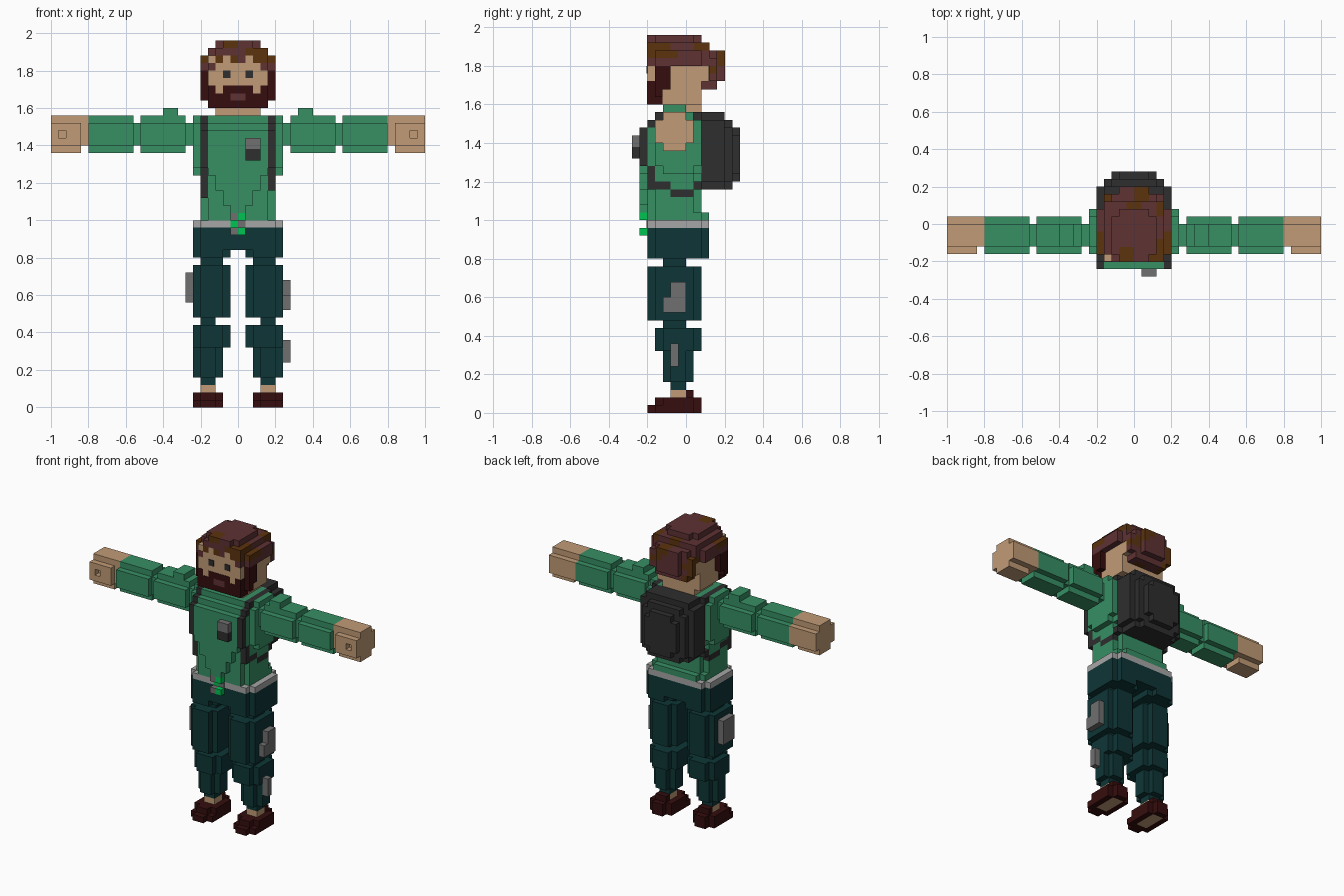
import bpy, bmesh, random

cube = bpy.data.objects.get("Cube")
if cube:
    bpy.data.objects.remove(cube, do_unlink=True)

random.seed(4)
U = 0.04  # edge of one block
COLOURS = {
    "shirt green": (55, 143, 100), "trouser teal": (14, 53, 54),
    "skin": (193, 155, 118), "dark red": (54, 13, 14),
    "hair maroon": (94, 50, 52), "hair brown": (92, 51, 14),
    "charcoal": (46, 46, 46), "patch grey": (112, 112, 112),
    "belt grey": (166, 166, 166), "bright green": (0, 196, 82),
}
NAMES = list(COLOURS)
GREEN, TEAL, SKIN, RED, MAROON, BROWN, DARK, GREY, BELT, BRIGHT = range(10)


def linear(c):
    c /= 255
    return c / 12.92 if c <= 0.04045 else ((c + 0.055) / 1.055) ** 2.4


MATS = []
for name, rgb in COLOURS.items():
    m = bpy.data.materials.new(name)
    m.use_nodes = True
    col = tuple(linear(c) for c in rgb) + (1.0,)
    m.diffuse_color = col
    bsdf = m.node_tree.nodes["Principled BSDF"]
    bsdf.inputs["Base Color"].default_value = col
    bsdf.inputs["Roughness"].default_value = 0.9
    MATS.append(m)


class Part:
    """A part made of unit blocks; only its outer faces become mesh."""

    def __init__(self, name, side=1):
        self.name, self.side, self.cells = name, side, {}

    def box(self, x, y, z, mat, cut="", both=False):
        """Fill a range; cut = axis whose four parallel edges lose a block."""
        ranges = (x, y, z)
        cross = [a for a in range(3) if "xyz"[a] != cut]
        for i in range(*x):
            for j in range(*y):
                for k in range(*z):
                    p = (i, j, k)
                    if cut and all(p[a] in (ranges[a][0], ranges[a][1] - 1) for a in cross):
                        continue
                    c = mat(i, j, k) if callable(mat) else mat
                    if self.side > 0 or both:
                        self.cells[p] = c
                    if self.side < 0 or both:
                        self.cells[(-1 - i, j, k)] = c
        return self

    def build(self):
        bm = bmesh.new()
        for cell, mat in self.cells.items():
            for a in range(3):
                for s in (0, 1):
                    nb = list(cell)
                    nb[a] += 2 * s - 1
                    if tuple(nb) in self.cells:
                        continue
                    b, c = (a + 1) % 3, (a + 2) % 3
                    loop = [(0, 0), (1, 0), (1, 1), (0, 1)]
                    verts = []
                    for u, v in (loop if s else loop[::-1]):
                        q = list(cell)
                        q[a] += s
                        q[b] += u
                        q[c] += v
                        verts.append(bm.verts.new([t * U for t in q]))
                    bm.faces.new(verts).material_index = mat
        bmesh.ops.remove_doubles(bm, verts=bm.verts[:], dist=0.001)
        bmesh.ops.dissolve_limit(bm, angle_limit=0.01, verts=bm.verts[:],
                                 edges=bm.edges[:], delimit={'MATERIAL'})
        finish(bm, self.name, MATS)


def finish(bm, name, mats):
    me = bpy.data.meshes.new(name)
    bm.to_mesh(me)
    bm.free()
    used = sorted({p.material_index for p in me.polygons})
    for u in used:
        me.materials.append(mats[u])
    for p in me.polygons:
        p.material_index = used.index(p.material_index)
    bpy.context.collection.objects.link(bpy.data.objects.new(name, me))


def plate(name, lo, hi, mat):
    bm = bmesh.new()
    bmesh.ops.create_cube(bm, size=1)
    for v in bm.verts:
        v.co = [hi[a] if v.co[a] > 0 else lo[a] for a in range(3)]
    finish(bm, name, [MATS[mat]])


# Legs, shoes and arms, once per side
for s, tag in ((1, "left"), (-1, "right")):
    leg = Part(tag + "_leg", s)
    leg.box((2, 5), (-3, 0), (19, 20), TEAL)              # hip joint
    leg.box((1, 6), (-5, 2), (12, 19), TEAL, "z")         # thigh
    leg.box((2, 5), (-4, 1), (12, 19), TEAL)
    leg.box((3, 5), (-3, 0), (11, 12), TEAL)              # knee joint
    leg.box((1, 6), (-4, 2), (8, 11), TEAL, "z")          # calf
    leg.box((2, 6), (-3, 1), (4, 8), TEAL, "z")
    leg.box((3, 5), (-2, 0), (3, 4), TEAL)
    leg.box((3, 5), (-2, 0), (2, 3), SKIN)                # ankle
    leg.build()

    shoe = Part(tag + "_shoe", s)
    shoe.box((2, 6), (-5, 2), (0, 1), RED, "z")
    shoe.box((2, 6), (-4, 2), (1, 2), RED, "z")
    shoe.box((3, 5), (0, 1), (2, 3), RED)
    shoe.box((3, 5), (-3, 1), (0, 1), SKIN)               # bare sole
    shoe.build()

    arm = Part(tag + "_sleeve", s)
    arm.box((6, 7), (-3, 0), (35, 38), GREEN)             # shoulder joint
    arm.box((7, 13), (-4, 1), (34, 39), GREEN, "x")       # upper arm
    arm.box((8, 10), (-3, 0), (39, 40), GREEN)            # shoulder bump
    arm.box((13, 14), (-3, 0), (35, 38), GREEN)           # elbow joint
    arm.box((14, 20), (-4, 1), (34, 39), GREEN, "x")      # forearm
    arm.build()

    hand = Part(tag + "_hand", s)
    hand.box((20, 21), (-3, 1), (35, 38), SKIN)
    hand.box((20, 21), (-3, 0), (35, 39), SKIN)
    hand.box((21, 25), (-4, 1), (34, 39), SKIN, "x")
    for sx in (23,):                                      # hole in the fist
        hand.cells.pop((sx if s > 0 else -1 - sx, -4, 36), None)
    hand.build()

# Knee and shin patches
Part("left_thigh_patch").box((6, 7), (-3, 0), (13, 15), GREY) \
    .box((6, 7), (-2, 0), (15, 17), GREY).build()
Part("left_shin_patch").box((6, 7), (-2, -1), (6, 9), GREY).build()
Part("right_thigh_patch", -1).box((6, 7), (-3, 0), (14, 18), GREY).build()

# Hips and belt
hips = Part("hips")
hips.box((-6, 6), (-5, 3), (21, 24), TEAL, "z")
hips.box((1, 6), (-5, 3), (20, 21), TEAL, "z", both=True)
hips.build()
Part("belt").box((-6, 6), (-5, 3), (24, 25), BELT, "z").build()

# Buckle: chequered pair of rows with a flush middle
buckle = Part("buckle")
for k in (23, 25):
    buckle.box((0, 1), (-6, -5), (k, k + 1), BRIGHT)
    buckle.box((-1, 0), (-6, -5), (k, k + 1), GREY)
buckle.build()
plate("buckle_left", (0, -0.206, 0.96), (0.04, -0.198, 1.0), GREY)
plate("buckle_right", (-0.04, -0.206, 0.96), (0, -0.198, 1.0), BRIGHT)

# Torso with a front panel that narrows towards the belt
torso = Part("torso")
torso.box((-5, 5), (-5, 3), (25, 26), GREEN, "z")
torso.box((-5, 5), (-5, 2), (26, 31), GREEN, "z")
torso.box((-5, 5), (-5, 2), (31, 38), GREEN)
torso.box((-6, 6), (-4, 2), (31, 39), GREEN, "y")
torso.box((-6, 6), (-3, 1), (31, 39), GREEN)
for half, z0, z1 in ((4, 31, 37), (3, 29, 31), (2, 27, 29), (1, 26, 27)):
    torso.box((-half, half), (-6, -5), (z0, z1), GREEN)
# Shoulder straps and the lower straps round the sides
for y, z in (((-6, -5), (32, 37)), ((-5, -4), (37, 38)), ((-4, 2), (38, 39)),
             ((-5, -4), (29, 32)), ((-4, -2), (29, 30)), ((-2, 1), (28, 29)),
             ((1, 2), (29, 30))):
    torso.box((4, 5), y, z, DARK, both=True)
torso.box((-5, -4), (-5, -4), (28, 29), DARK)
torso.build()

# Chest badge
plate("badge_top", (0.04, -0.28, 1.38), (0.12, -0.24, 1.44), GREY)
plate("badge_bottom", (0.04, -0.28, 1.32), (0.12, -0.24, 1.38), DARK)

# Backpack
pack = Part("backpack")
pack.box((-5, 5), (2, 5), (29, 39), DARK, "y")
pack.box((-4, 4), (5, 6), (29, 38), DARK, "y")
pack.box((-3, 3), (6, 7), (30, 37), DARK, "y")
pack.build()

# Head: skin core, beard and mouth
head = Part("head")
head.box((-3, 3), (-3, 2), (39, 40), SKIN)
head.box((-4, 4), (-5, 2), (40, 47), SKIN)
head.box((-4, 4), (2, 3), (43, 45), SKIN)
head.build()

beard = Part("beard")
beard.box((-4, 4), (-5, -3), (40, 42), RED)
beard.box((-2, 2), (-5, -4), (42, 43), RED)
beard.box((3, 4), (-5, -3), (42, 43), RED, both=True)
beard.box((4, 5), (-4, -3), (41, 45), RED, both=True)
beard.box((4, 5), (-3, -2), (42, 45), RED, both=True)
beard.box((-1, 1), (-5, -4), (41, 42), MAROON)            # mouth
beard.build()
for p in ((-0.08, "right_eye"), (0.04, "left_eye")):
    plate(p[1], (p[0], -0.204, 1.76), (p[0] + 0.04, -0.198, 1.80), DARK)

# Hair in two streaked browns
streak = {}


def hair_colour(i, j, k):
    key = ((i + k) // 2, (j + k) // 3, k // 2)
    if key not in streak:
        streak[key] = BROWN if random.random() < 0.33 else MAROON
    return streak[key]


hair = Part("hair")
hair.box((-5, 5), (-4, 2), (45, 47), hair_colour, "z")
hair.box((4, 5), (-4, 2), (45, 47), hair_colour, both=True)
hair.box((-4, 4), (2, 3), (45, 47), hair_colour)
hair.box((-4, 4), (-4, 3), (47, 48), hair_colour)
hair.box((-3, 4), (-5, -4), (47, 48), hair_colour)
hair.box((-3, 3), (-5, 2), (48, 49), hair_colour, "z")
hair.box((-2, 2), (-5, 2), (48, 49), hair_colour)
for x in ((-3, -2), (-1, 1), (2, 4)):                     # fringe
    hair.box(x, (-5, -4), (46, 47), hair_colour)
hair.box((3, 4), (-5, -4), (45, 46), hair_colour, both=True)
hair.box((-3, 3), (2, 4), (42, 47), hair_colour)          # back of the head
hair.box((-4, 4), (3, 4), (43, 46), hair_colour)
hair.box((-2, 2), (4, 5), (43, 47), hair_colour)          # tuft
# Leave the face clear where the hair block would cover it
for c in [c for c in hair.cells if c[1] == -4 and c[2] == 45 and abs(c[0] + 0.5) < 4]:
    del hair.cells[c]
# Hair wins over any skin block in the same place by sitting slightly proud
for name in ("hair", "beard"):
    (hair if name == "hair" else beard)
hair.build()
for name in ("hair", "beard"):
    ob = bpy.data.objects[name]
    for v in ob.data.vertices:
        v.co.x *= 1.006
        v.co.y = v.co.y * 1.006 - (0.001 if v.co.y < 0 else 0)
        v.co.z += 0.001 if v.co.z > 1.7 else -0.001
